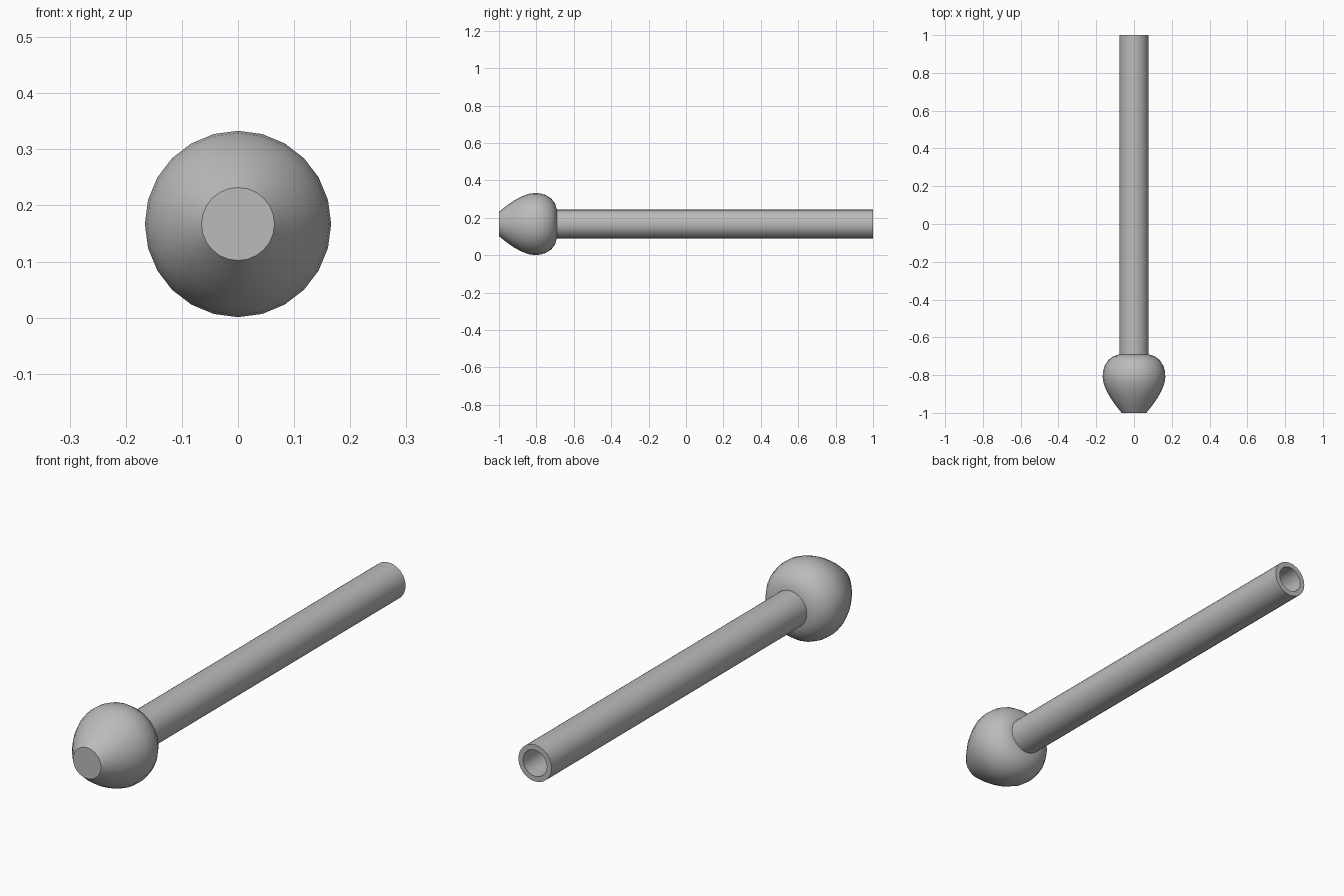
import bpy, bmesh, math
from mathutils import Matrix, Vector

cube = bpy.data.objects.get("Cube")
if cube:
    bpy.data.objects.remove(cube, do_unlink=True)

SIDES = 24
AXIS_Z = 0.167
TUBE_R, BORE_R, NECK_Y = 0.077, 0.055, -0.69

grey = bpy.data.materials.new("plain grey")
grey.use_nodes = True
colour = (0.5, 0.5, 0.5, 1)
grey.diffuse_color = colour
grey.node_tree.nodes["Principled BSDF"].inputs["Base Color"].default_value = colour


def lathe(name, profile):
    """Spin (y, radius) points around the lengthwise axis."""
    bm = bmesh.new()
    verts = [bm.verts.new((0, y, r)) for y, r in profile]
    edges = [bm.edges.new(pair) for pair in zip(verts, verts[1:])]
    bmesh.ops.spin(bm, geom=verts + edges, cent=(0, 0, 0), axis=(0, 1, 0),
                   angle=math.tau, steps=SIDES, use_merge=True)
    bmesh.ops.remove_doubles(bm, verts=bm.verts, dist=0.0001)
    bmesh.ops.recalc_face_normals(bm, faces=bm.faces)
    mesh = bpy.data.meshes.new(name)
    bm.to_mesh(mesh)
    bm.free()
    mesh.materials.append(grey)
    obj = bpy.data.objects.new(name, mesh)
    obj.location.z = AXIS_Z
    bpy.context.collection.objects.link(obj)
    bpy.ops.object.select_all(action="DESELECT")
    obj.select_set(True)
    bpy.context.view_layer.objects.active = obj
    bpy.ops.object.shade_smooth_by_angle(angle=math.radians(35))
    return obj


# Rounded head with a flat nose, closed at the neck
lathe("head", [(-1, 0), (-1, 0.065), (-0.96, 0.097), (-0.92, 0.125),
               (-0.88, 0.147), (-0.84, 0.162), (-0.81, 0.166),
               (-0.78, 0.164), (-0.75, 0.155), (-0.72, 0.136),
               (-0.70, 0.109), (NECK_Y, TUBE_R), (NECK_Y, 0)])

# Hollow shaft, open at the back
lathe("shaft", [(NECK_Y, BORE_R), (NECK_Y, TUBE_R), (1, TUBE_R),
                (1, BORE_R), (NECK_Y, BORE_R)])
